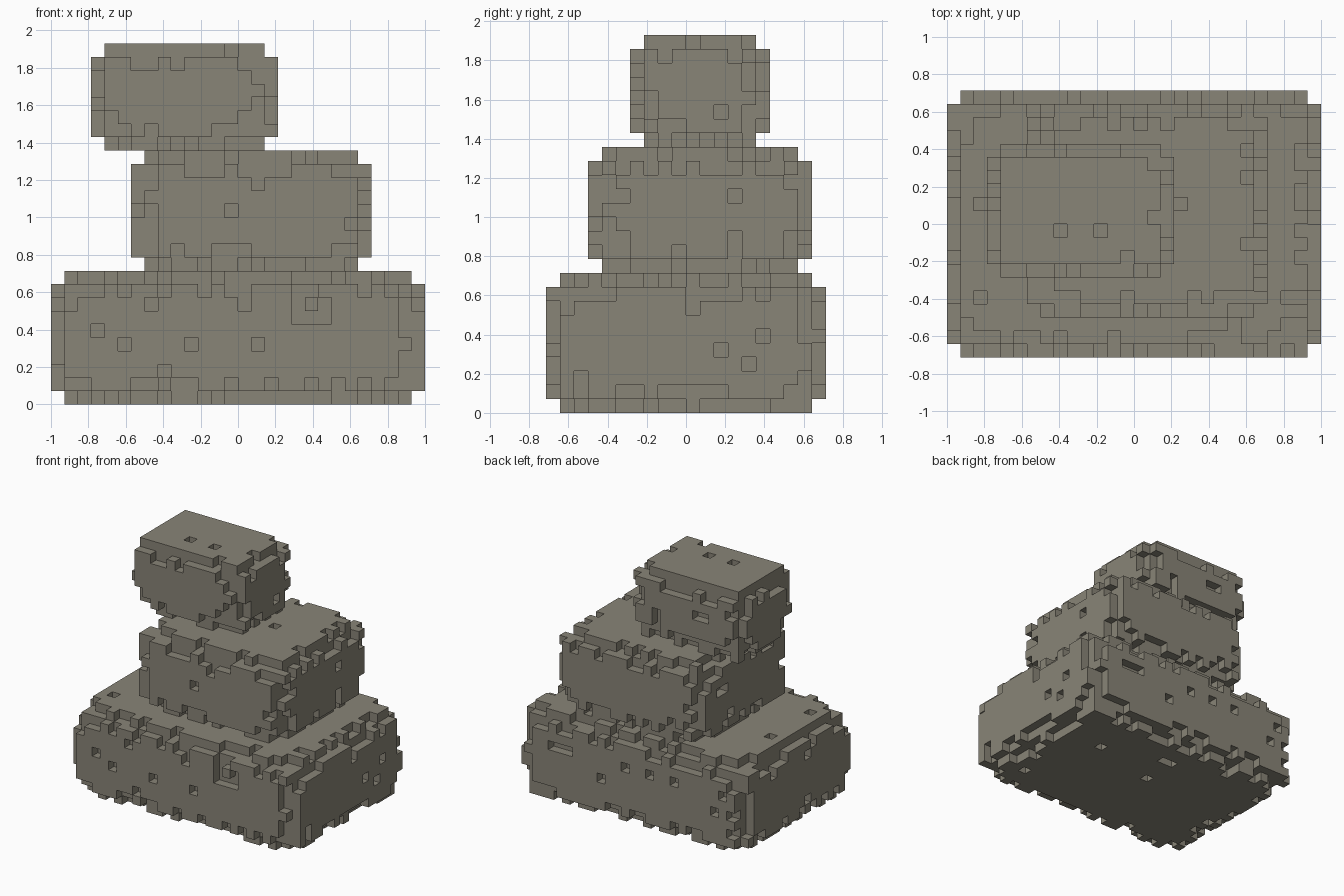
import bpy
import bmesh
import random
from mathutils import Vector

random.seed(5)
UNIT = 2 / 28  # size of one block

old = bpy.data.objects.get("Cube")
if old:
    bpy.data.objects.remove(old, do_unlink=True)

stone = bpy.data.materials.new("warm_grey_stone")
stone.use_nodes = True
colour = (0.25, 0.232, 0.185, 1)
stone.diffuse_color = colour
stone.node_tree.nodes["Principled BSDF"].inputs["Base Color"].default_value = colour
stone.node_tree.nodes["Principled BSDF"].inputs["Roughness"].default_value = 1


def row(xs, ys, zs):
    """All block cells in a small range."""
    return {(x, y, z) for x in xs for y in ys for z in zs}


def boulder_cells(low, high, pits, wear, second_wear):
    """A block of cells with bare edges, worn outer rings and a few pits."""
    cells = set()
    for cell in sorted(row(*(range(a, b) for a, b in zip(low, high)))):
        depth = sorted(min(c - a, b - 1 - c) for c, a, b in zip(cell, low, high))
        if depth[0] == 0:
            near, far = depth[1], depth[2]
            if near == 0:
                continue
            chance = wear if near == 1 else second_wear if near == 2 else 0
            if near == 1 and far <= 2:
                chance = 0.75
            if random.random() < chance:
                continue
        cells.add(cell)
    return cells - pits


# Pits that are cut one block deep: front, right side, back, underside
lower_pits = {(-11, -10, 5), (-9, -10, 4), (-4, -10, 4), (1, -10, 4)}
lower_pits |= row((4, 5, 6), (-10,), (6, 7)) - {(5, -10, 7)}
lower_pits |= {(13, 2, 4), (13, 4, 3), (13, 5, 5)}
lower_pits |= row((7, 8, 9), (9,), (6,)) | row((0, -3, -6), (9,), (6,))
lower_pits |= {(3, 9, 4), (-11, 9, 4)}
lower_pits |= {(7, 3, 0), (-1, 1, 0), (-12, -4, 0), (10, -6, 0)}
lower_pits |= row((-1, 0), (5,), (0,))
middle_pits = {(-1, -7, 14), (9, 3, 15), (3, 1, 18)}
middle_pits |= row((1,), (-7,), (16, 17)) | row((9,), (-5,), (11, 12))
middle_pits |= row((-8,), (4, 5), (15,))
upper_pits = {(-6, -1, 26), (-3, -1, 26), (-1, 5, 22), (-6, 5, 23), (-7, 5, 23)}
upper_pits |= {(-1, -3, 26), (1, 0, 26), (1, 4, 26)}

boulders = {
    "lower_boulder": boulder_cells((-14, -10, 0), (14, 10, 10), lower_pits, 0.5, 0.07),
    "middle_boulder": boulder_cells((-8, -7, 10), (10, 9, 19), middle_pits, 0.4, 0.03),
    "upper_boulder": boulder_cells((-11, -4, 19), (3, 6, 27), upper_pits, 0.4, 0.05),
}
# The top of the upper boulder is almost unworn
boulders["upper_boulder"] |= row(range(-10, 2), range(-3, 5), (26,)) - upper_pits
solid = set().union(*boulders.values())


def build(name, cells):
    """Skin the cells with a square on each exposed side."""
    bm = bmesh.new()
    for cell in cells:
        for axis in range(3):
            for sign in (-1, 1):
                normal = Vector((0, 0, 0))
                normal[axis] = sign
                if tuple(int(c + n) for c, n in zip(cell, normal)) in solid:
                    continue
                u = Vector((0, 0, 0))
                u[(axis + 1) % 3] = 0.5
                v = normal.cross(u)
                mid = Vector(cell) + Vector((0.5, 0.5, 0.5)) + normal / 2
                corners = (mid - u - v, mid + u - v, mid + u + v, mid - u + v)
                bm.faces.new([bm.verts.new(c * UNIT) for c in corners])
    bmesh.ops.remove_doubles(bm, verts=bm.verts, dist=UNIT / 100)
    mesh = bpy.data.meshes.new(name)
    bm.to_mesh(mesh)
    bm.free()
    mesh.materials.append(stone)
    bpy.context.collection.objects.link(bpy.data.objects.new(name, mesh))


for name, cells in boulders.items():
    build(name, cells)
